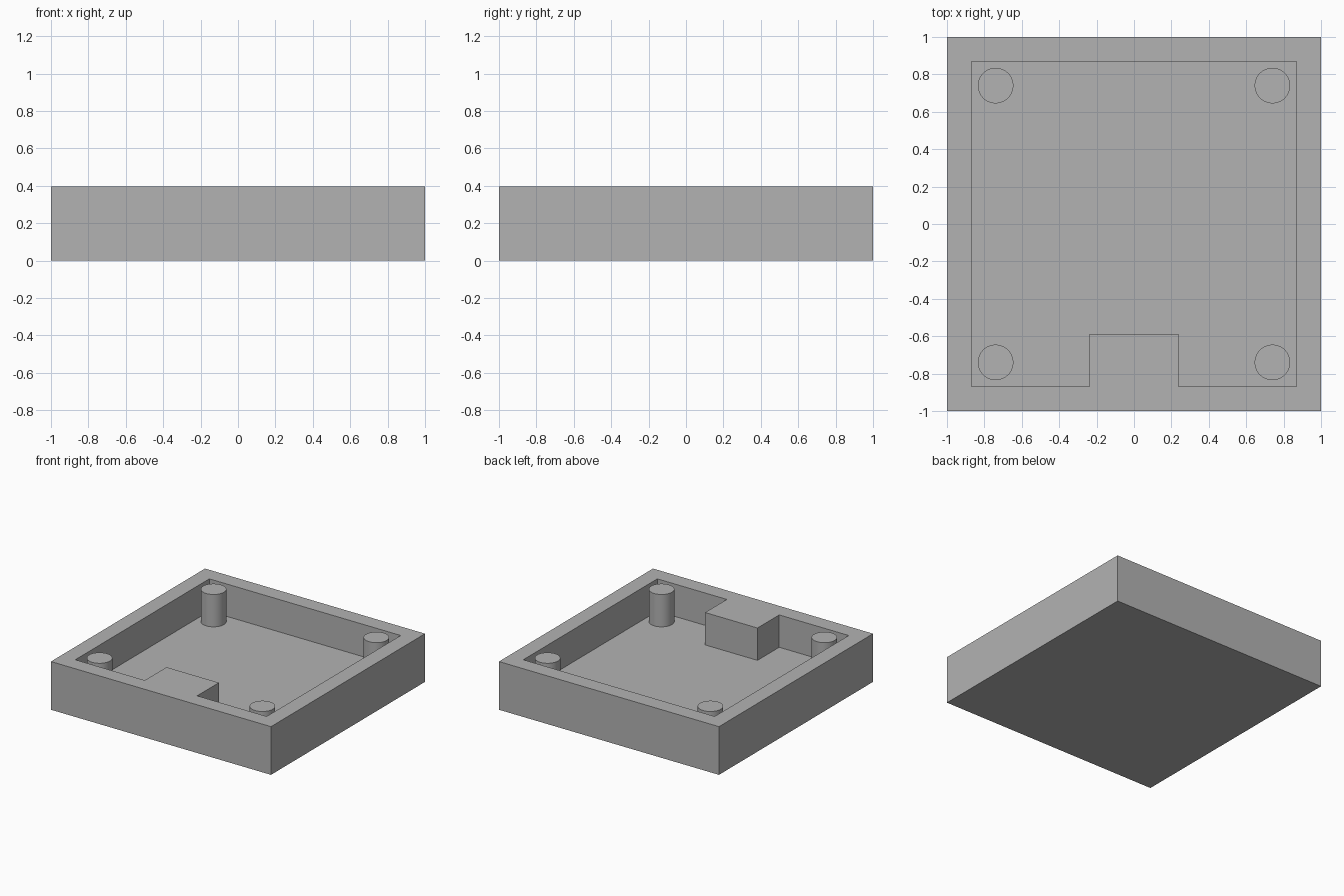
import bpy
import bmesh

HEIGHT = 0.396   # rim height
FLOOR = 0.13     # top of the base plate
INNER = 0.87     # half width of the cavity
POST = 0.74      # post offset from the centre

if "Cube" in bpy.data.objects:
    bpy.data.objects.remove(bpy.data.objects["Cube"], do_unlink=True)

# Single plain grey
grey = bpy.data.materials.new("plain_grey")
grey.use_nodes = True
colour = (0.45, 0.45, 0.45, 1)
grey.diffuse_color = colour
grey.node_tree.nodes["Principled BSDF"].inputs["Base Color"].default_value = colour


def prism(name, outline, z0, z1):
    """Extrude a flat outline from z0 up to z1."""
    bm = bmesh.new()
    face = bm.faces.new([bm.verts.new((x, y, z0)) for x, y in outline])
    top = bmesh.ops.extrude_face_region(bm, geom=[face])["geom"]
    verts = [v for v in top if isinstance(v, bmesh.types.BMVert)]
    bmesh.ops.translate(bm, verts=verts, vec=(0, 0, z1 - z0))
    bmesh.ops.recalc_face_normals(bm, faces=bm.faces)
    mesh = bpy.data.meshes.new(name)
    bm.to_mesh(mesh)
    bm.free()
    mesh.materials.append(grey)
    obj = bpy.data.objects.new(name, mesh)
    bpy.context.collection.objects.link(obj)
    return obj


# Square tray body
tray = prism("tray", [(-1, -1), (1, -1), (1, 1), (-1, 1)], 0, HEIGHT)

# Cavity, notched so that a block stays attached to the front wall
half, back = 0.238, -0.588
cavity = prism("cavity_cutter", [
    (-INNER, -INNER), (-half, -INNER), (-half, back), (half, back),
    (half, -INNER), (INNER, -INNER), (INNER, INNER), (-INNER, INNER),
], FLOOR, HEIGHT + 0.1)
cavity.hide_render = True
cavity.hide_viewport = True

cut = tray.modifiers.new("cavity", "BOOLEAN")
cut.operation = "DIFFERENCE"
cut.solver = "EXACT"
cut.object = cavity

# Round corner posts, flush with the rim
for side, sx in (("left", 1), ("right", -1)):
    for end, sy in (("front", -1), ("back", 1)):
        bpy.ops.mesh.primitive_cylinder_add(
            vertices=64, radius=0.095, depth=HEIGHT - FLOOR,
            location=(sx * POST, sy * POST, (HEIGHT + FLOOR) / 2))
        post = bpy.context.object
        post.name = f"{end}_{side}_post"
        post.data.materials.append(grey)
        bpy.ops.object.shade_smooth_by_angle()
